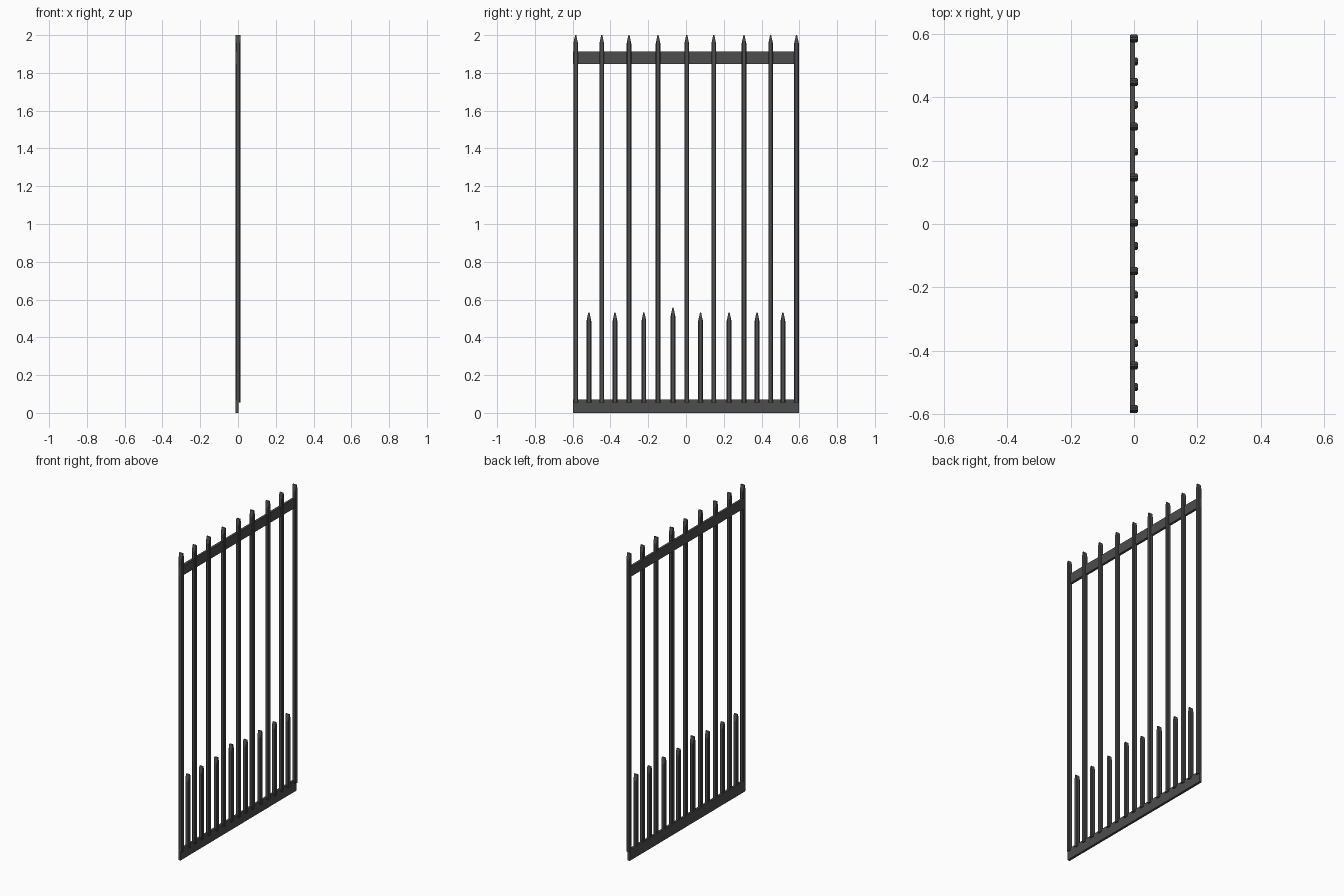
import bpy, bmesh

if "Cube" in bpy.data.objects:
    bpy.data.objects.remove(bpy.data.objects["Cube"])

X0, X1 = -0.0125, 0.0125   # bar depth
HW = 0.0125                # half width of a bar


def finish(bm, name):
    bmesh.ops.recalc_face_normals(bm, faces=bm.faces)
    me = bpy.data.meshes.new(name)
    bm.to_mesh(me)
    bm.free()
    ob = bpy.data.objects.new(name, me)
    bpy.context.collection.objects.link(ob)
    ob.color = (0.1, 0.1, 0.1, 1)
    me.materials.append(mat)


def extrude_profile(name, pts, x0, x1, chamfer=0.0):
    """Extrude a (y, z) outline along x, optionally chamfering the vertical edges."""
    bm = bmesh.new()
    face = bm.faces.new([bm.verts.new((x0, y, z)) for y, z in pts])
    ext = bmesh.ops.extrude_face_region(bm, geom=[face])
    verts = [v for v in ext["geom"] if isinstance(v, bmesh.types.BMVert)]
    bmesh.ops.translate(bm, verts=verts, vec=(x1 - x0, 0, 0))
    if chamfer:
        edges = [e for e in bm.edges
                 if abs(e.verts[0].co.z - e.verts[1].co.z) > 0.1]
        bmesh.ops.bevel(bm, geom=edges, offset=chamfer, segments=1,
                        affect='EDGES', clamp_overlap=True)
    finish(bm, name)


def spiked_bar(name, y, top):
    pts = [(y - HW, 0.055), (y + HW, 0.055), (y + HW, top - 0.045),
           (y + 0.003, top), (y - 0.003, top), (y - HW, top - 0.045)]
    extrude_profile(name, pts, X0, X1, 0.004)


def rail(name, z0, z1):
    w = 0.597
    extrude_profile(name, [(-w, z0), (w, z0), (w, z1), (-w, z1)], X0, 0.003)


mat = bpy.data.materials.new("dark_iron")
mat.diffuse_color = (0.075, 0.075, 0.075, 1)
mat.use_nodes = True
mat.node_tree.nodes["Principled BSDF"].inputs["Base Color"].default_value = mat.diffuse_color

# horizontal rails
rail("bottom_rail", 0.0, 0.072)
rail("top_rail", 1.848, 1.912)

# full-height pointed bars
for i, y in enumerate([-0.584, -0.446, -0.302, -0.148, 0.004,
                       0.147, 0.307, 0.448, 0.585]):
    spiked_bar(f"tall_bar_{i + 1}", y, 2.0)

# short pointed bars between them
for i, y in enumerate([-0.514, -0.376, -0.223, -0.069,
                       0.077, 0.228, 0.376, 0.513]):
    spiked_bar(f"short_bar_{i + 1}", y, 0.557 if i == 3 else 0.532)
